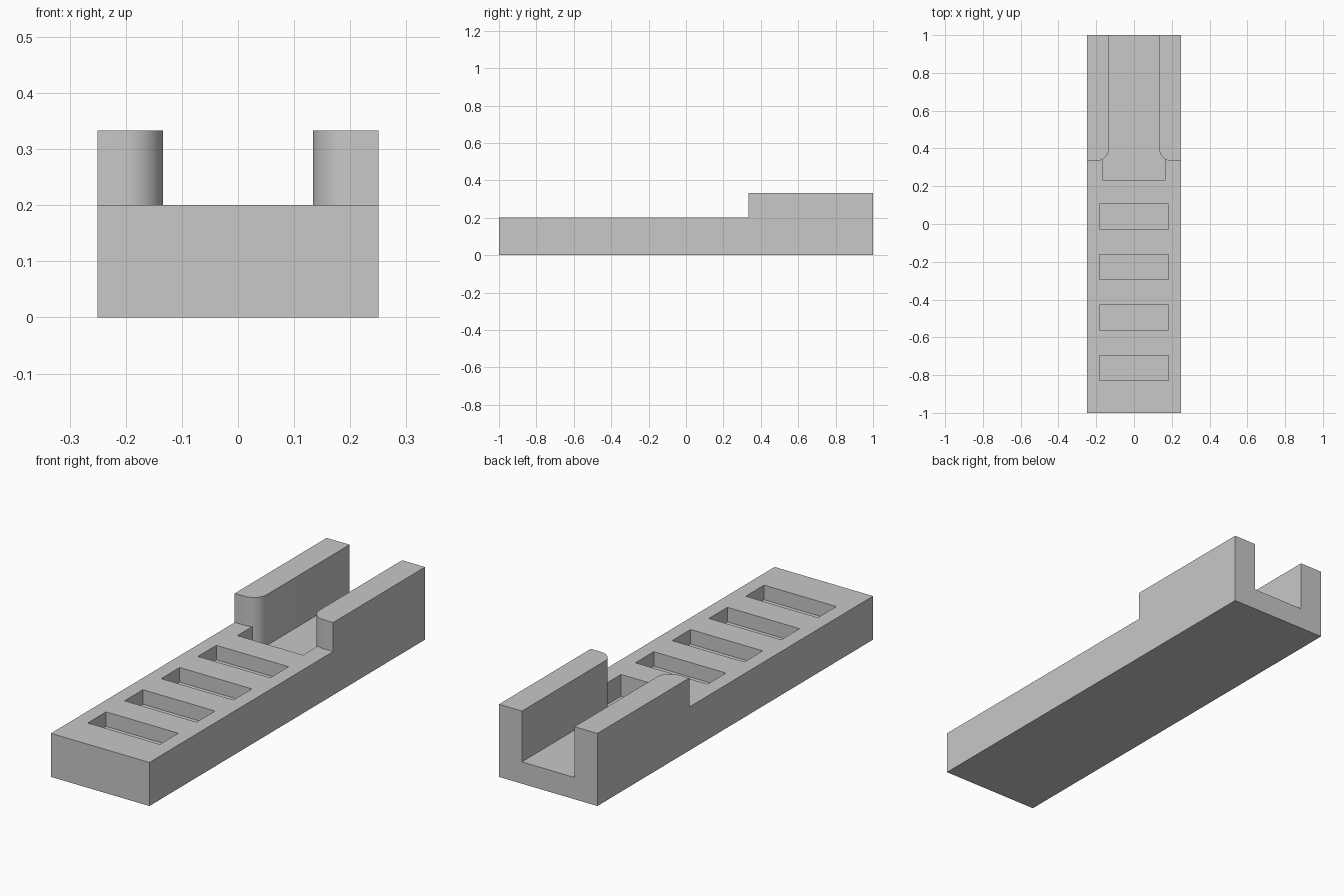
import bpy, bmesh, math

# Remove only the default object
cube = bpy.data.objects.get("Cube")
if cube:
    bpy.data.objects.remove(cube, do_unlink=True)

HALF_W, HALF_L = 0.25, 1.0
BASE_H, RAIL_H, FLOOR_H = 0.2, 1 / 3, 0.1
RAIL_IN, RAIL_FRONT, RADIUS = 0.1335, 1 / 3, 1 / 15
SLOT_FLOOR = 0.1333

grey = bpy.data.materials.new("plain_grey")
grey.use_nodes = True
colour = (0.58, 0.58, 0.58, 1)
grey.diffuse_color = colour
grey.node_tree.nodes["Principled BSDF"].inputs["Base Color"].default_value = colour


def prism(name, plan, z0, z1):
    """Extrude a plan outline from z0 up to z1."""
    bm = bmesh.new()
    face = bm.faces.new([bm.verts.new((x, y, z0)) for x, y in plan])
    top = bmesh.ops.extrude_face_region(bm, geom=[face])["geom"]
    moved = [v for v in top if isinstance(v, bmesh.types.BMVert)]
    bmesh.ops.translate(bm, verts=moved, vec=(0, 0, z1 - z0))
    bmesh.ops.recalc_face_normals(bm, faces=bm.faces)
    mesh = bpy.data.meshes.new(name)
    bm.to_mesh(mesh)
    bm.free()
    mesh.materials.append(grey)
    obj = bpy.data.objects.new(name, mesh)
    bpy.context.collection.objects.link(obj)
    return obj


def rectangle(half_x, y0, y1):
    return [(-half_x, y0), (half_x, y0), (half_x, y1), (-half_x, y1)]


def combine(body, tool, operation):
    """Apply a boolean to the body and discard the tool."""
    tool.hide_render = True
    mod = body.modifiers.new(tool.name, "BOOLEAN")
    mod.object, mod.operation, mod.solver = tool, operation, "EXACT"
    bpy.context.view_layer.objects.active = body
    bpy.ops.object.modifier_apply(modifier=mod.name)
    bpy.data.objects.remove(tool, do_unlink=True)


# Base slab
body = prism("slotted_base_with_rails", rectangle(HALF_W, -HALF_L, HALF_L), 0, BASE_H)

# Four shallow cross slots
for i in range(4):
    y = 0.0383 - i * 0.2667
    slot = prism("slot_cutter", rectangle(0.1833, y - 0.0667, y + 0.0667), SLOT_FLOOR, 0.3)
    combine(body, slot, "DIFFERENCE")

# Channel open at the back, with a wider mouth in front of the rails
channel = prism("channel_cutter", rectangle(1 / 6, 0.2333, 1.1), FLOOR_H, 0.3)
combine(body, channel, "DIFFERENCE")

# Side rails with a rounded inner front corner
for side in (-1, 1):
    plan = [(HALF_W, HALF_L), (HALF_W, RAIL_FRONT)]
    for i in range(17):
        a = math.pi / 2 * i / 16
        plan.append((RAIL_IN + RADIUS * (1 - math.sin(a)),
                     RAIL_FRONT + RADIUS * (1 - math.cos(a))))
    plan.append((RAIL_IN, HALF_L))
    rail = prism("rail", [(side * x, y) for x, y in plan], FLOOR_H / 2, RAIL_H)
    combine(body, rail, "UNION")

# Merge flat regions and shade
bm = bmesh.new()
bm.from_mesh(body.data)
bmesh.ops.remove_doubles(bm, verts=bm.verts, dist=1e-5)
bmesh.ops.dissolve_limit(bm, angle_limit=0.01, verts=bm.verts, edges=bm.edges)
bm.to_mesh(body.data)
bm.free()
bpy.ops.object.select_all(action="DESELECT")
body.select_set(True)
bpy.context.view_layer.objects.active = body
bpy.ops.object.shade_smooth_by_angle(angle=math.radians(30))
